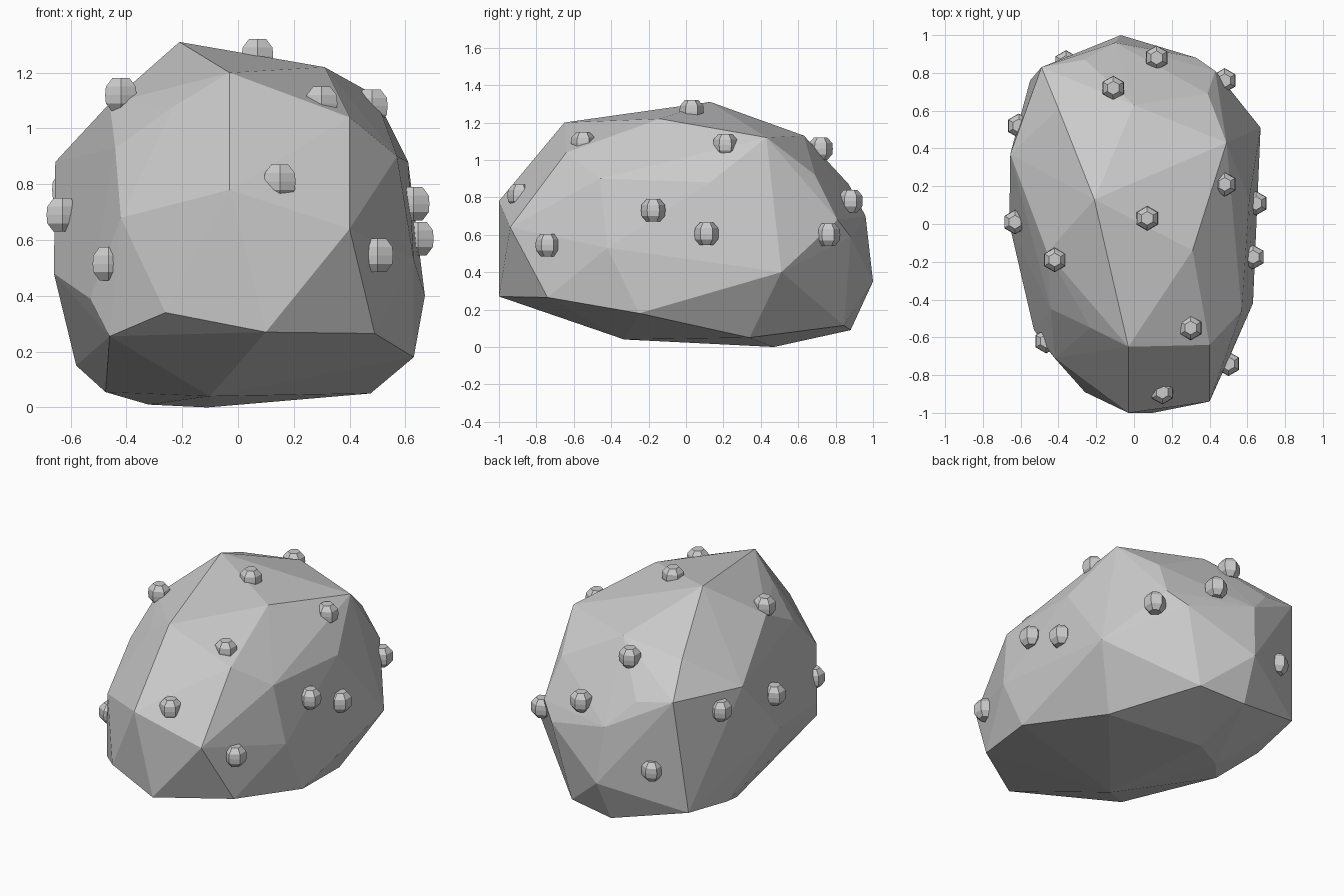
import bpy, bmesh, math
from mathutils import Vector

# Corner points of the faceted boulder
corners = [
    # crown
    (-.21, .13, 1.31), (-.03, -.65, 1.20), (.31, -.14, 1.22), (.40, -.64, 1.04),
    (.49, .43, 1.12), (0, .63, 1.13), (-.40, .61, 1.08), (-.46, -.15, 1.09),
    (-.44, -.45, .93), (-.23, -.55, 1.08),
    # front
    (-.03, -1, .78), (.40, -.94, .64), (.49, -.74, .265), (.10, -1, .27),
    (-.26, -.89, .34), (-.46, -.66, .255), (-.53, -.56, .39), (-.42, -.71, .68),
    # right
    (.57, -.46, .90), (.63, -.42, .53), (.63, -.25, .18), (.61, .13, .88),
    (.67, .51, .40), (.39, .69, .92), (.43, .81, .68),
    # back
    (.33, .88, .59), (-.10, .96, .70), (-.26, .87, .87), (-.49, .83, .91),
    (-.07, 1, .35), (-.09, .88, .09), (.21, .845, .115), (-.55, .76, .20),
    # left
    (-.655, .37, .88), (-.66, 0, .48), (-.58, .42, .15),
    # underside
    (-.475, .17, .055), (-.32, .35, .01), (-.11, .47, 0), (.475, .34, .05),
    (-.10, -.33, .04),
]


def add_object(name, bm):
    bmesh.ops.recalc_face_normals(bm, faces=bm.faces)
    mesh = bpy.data.meshes.new(name)
    bm.to_mesh(mesh)
    bm.free()
    obj = bpy.data.objects.new(name, mesh)
    bpy.context.collection.objects.link(obj)
    return obj


# Boulder: hull around the corners
bm = bmesh.new()
for c in corners:
    bm.verts.new(c)
hull = bmesh.ops.convex_hull(bm, input=bm.verts)
inner = [v for v in bm.verts if not v.link_faces]
bmesh.ops.delete(bm, geom=inner, context='VERTS')
add_object("boulder", bm)

# Knob: six-sided, chamfered top and bottom
profile = [(.036, -.06), (.062, -.03), (.065, 0), (.062, .03), (.036, .06)]


def add_knob(name, place):
    bm = bmesh.new()
    rings = []
    for r, z in profile:
        angles = [math.radians(90 + 60 * i) for i in range(6)]
        rings.append([bm.verts.new((r * math.cos(a), r * math.sin(a), z)) for a in angles])
    for low, high in zip(rings, rings[1:]):
        for i in range(6):
            j = (i + 1) % 6
            bm.faces.new((low[i], low[j], high[j], high[i]))
    bm.faces.new(rings[0][::-1])
    bm.faces.new(rings[-1])
    add_object(name, bm).location = place


# Knobs scattered over the boulder
knobs = [
    (-.42, -.19, 1.12), (.07, .03, 1.26), (.30, -.55, 1.09), (.48, .21, 1.08),
    (.15, -.89, .81), (-.465, -.62, .515), (.50, -.74, .545), (-.63, .01, .69),
    (.63, -.175, .73), (.645, .11, .605), (.48, .76, .60), (-.11, .72, 1.06),
    (.12, .88, .78), (-.36, .855, .46), (-.61, .52, .78),
]
for n, place in enumerate(knobs, 1):
    add_knob(f"knob_{n:02d}", place)
